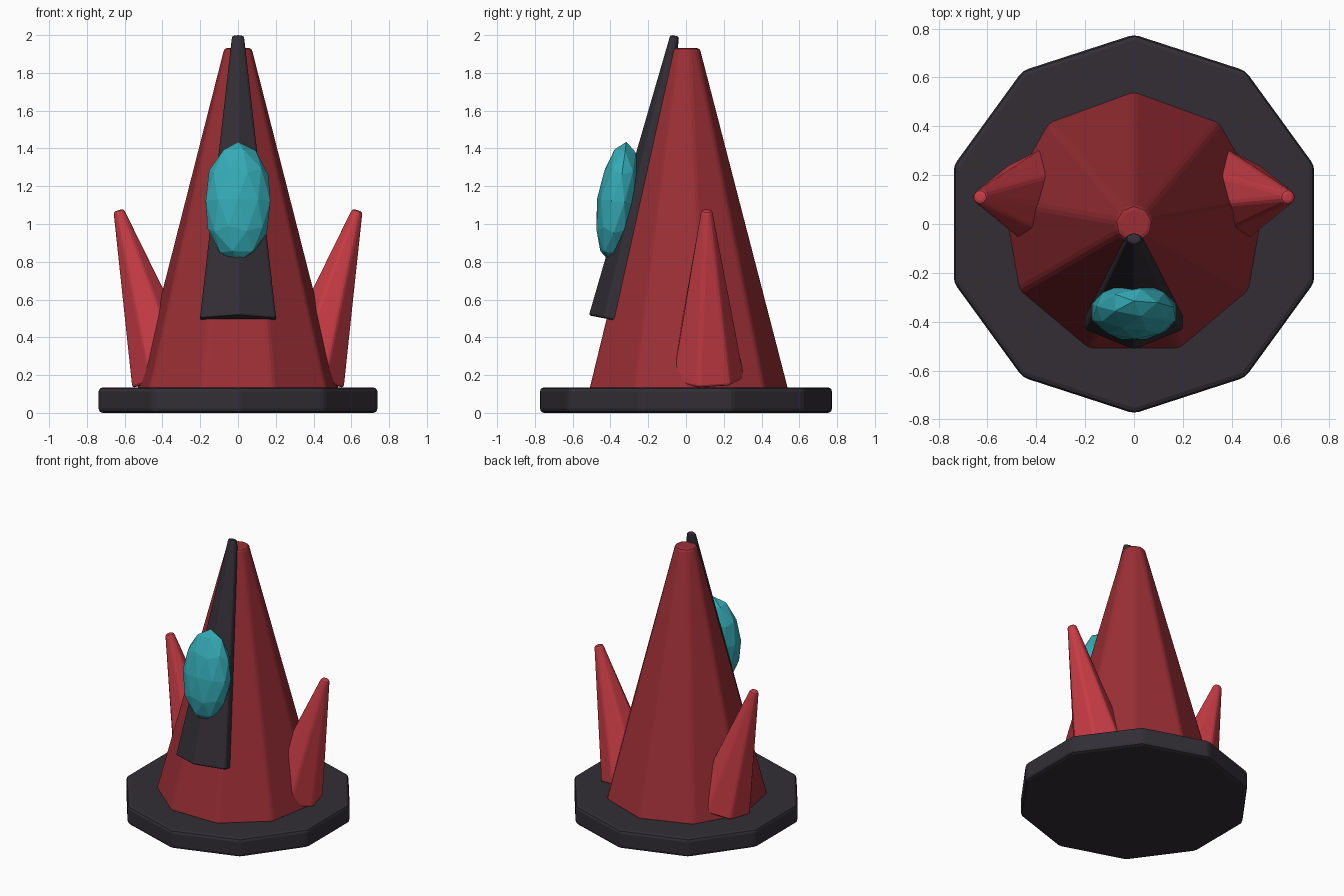
import bpy, math
from mathutils import Vector

if "Cube" in bpy.data.objects:
    bpy.data.objects.remove(bpy.data.objects["Cube"])


def material(name, rgb):
    m = bpy.data.materials.new(name)
    m.diffuse_color = (*rgb, 1)
    m.use_nodes = True
    m.node_tree.nodes["Principled BSDF"].inputs["Base Color"].default_value = m.diffuse_color
    return m


DARK = material("dark_stone", (0.032, 0.027, 0.036))
RED = material("deep_red", (0.33, 0.028, 0.036))
BRIGHT = material("bright_red", (0.58, 0.045, 0.06))
TEAL = material("teal_crystal", (0.035, 0.40, 0.46))


def spike(name, sides, r1, r2, start, end, mat, bevel, flatten=1.0):
    """Faceted tapered column running from start to end, with softened edges."""
    a, b = Vector(start), Vector(end)
    d = b - a
    bpy.ops.mesh.primitive_cone_add(vertices=sides, radius1=r1, radius2=r2, depth=d.length)
    o = bpy.context.object
    o.name = name
    o.data.materials.append(mat)
    for v in o.data.vertices:
        v.co.y *= flatten
    o.location = (a + b) / 2
    # tilt in the xz or yz plane, without twisting the cross-section
    o.rotation_euler = (-math.atan2(d.y, d.z), math.atan2(d.x, d.z), 0)
    m = o.modifiers.new("soft_edges", 'BEVEL')
    m.width, m.segments, m.limit_method = bevel, 2, 'ANGLE'
    m.angle_limit = math.radians(30)
    return o


# Ten-sided plinth
spike("base", 10, 0.776, 0.776, (0, 0, 0), (0, 0, 0.135), DARK, 0.022)

# Nine-sided main spire
spike("spire", 9, 0.545, 0.076, (0, 0, 0.12), (0, 0, 1.932), RED, 0.018)

# Leaning side spikes, mirrored
for s, side in ((-1, "left"), (1, "right")):
    spike(side + "_spike", 7, 0.2, 0.032, (s * 0.375, 0.11, 0.185),
          (s * 0.632, 0.11, 1.073), BRIGHT, 0.015)

# Flattened dark ridge leaning on the front of the spire
spike("front_ridge", 6, 0.233, 0.036, (0, -0.352, 0.485), (0, -0.06, 1.997),
      DARK, 0.012, flatten=0.72)

# Faceted crystal set on the ridge
bpy.ops.mesh.primitive_ico_sphere_add(subdivisions=2, radius=1)
crystal = bpy.context.object
crystal.name = "crystal"
crystal.scale = (0.18, 0.112, 0.32)
crystal.location = (0, -0.36, 1.118)
crystal.rotation_euler = (-0.14, 0, 0)
crystal.data.materials.append(TEAL)
